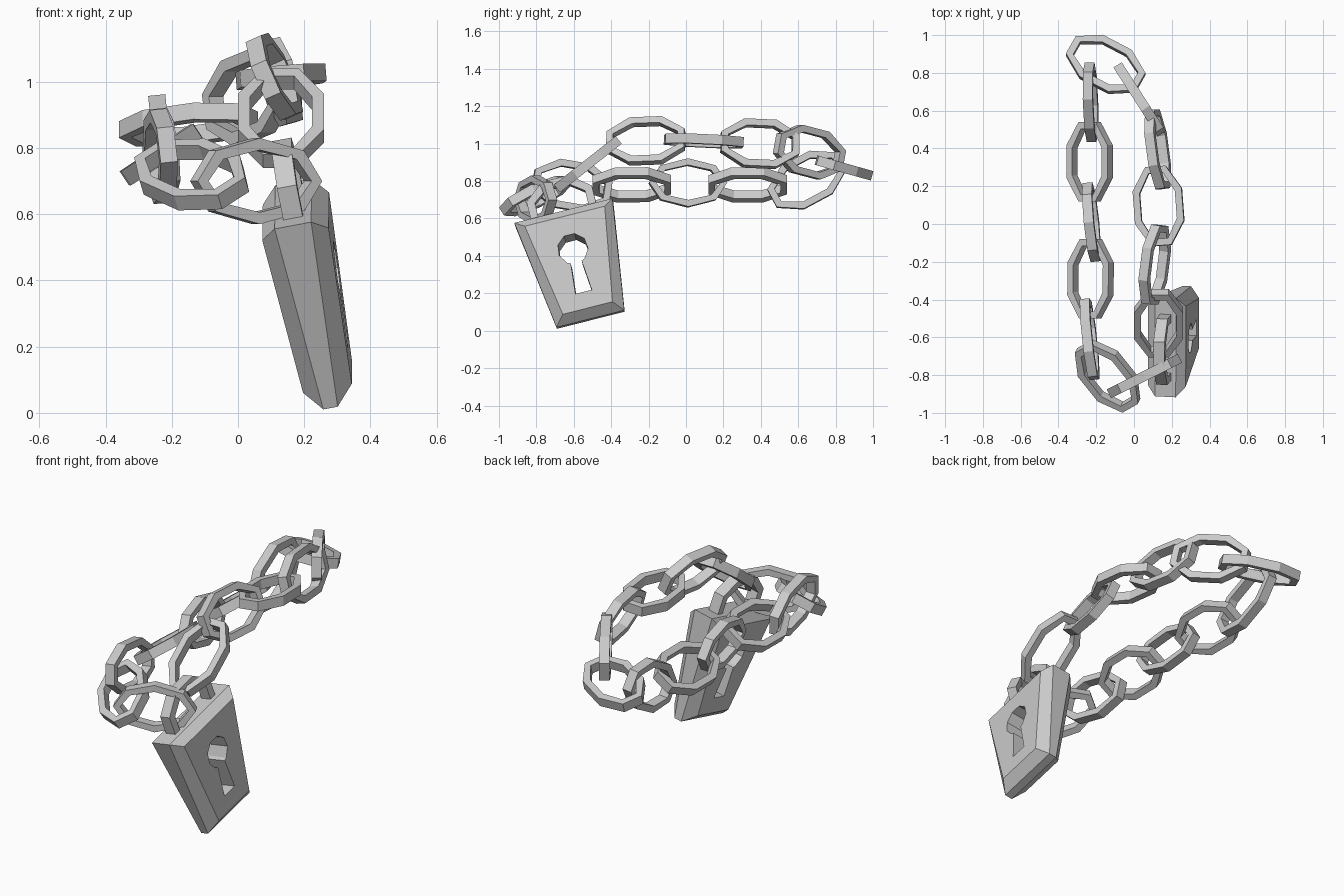
import bpy, bmesh, math
from mathutils import Vector, Matrix

if "Cube" in bpy.data.objects:
    bpy.data.objects.remove(bpy.data.objects["Cube"])


def make_object(name, bm):
    bmesh.ops.recalc_face_normals(bm, faces=bm.faces)
    me = bpy.data.meshes.new(name)
    bm.to_mesh(me)
    bm.free()
    ob = bpy.data.objects.new(name, me)
    bpy.context.collection.objects.link(ob)
    return ob


def link(name, centre, axis, normal, a=0.21, b=0.13, flat=True, wall=0.036, height=0.052):
    """Eight-sided oval ring with a rectangular section."""
    n = Vector(normal).normalized()
    x = Vector(axis)
    x = (x - n * x.dot(n)).normalized()
    y = n.cross(x)
    c = Vector(centre)
    phase = math.pi / 8 if flat else 0
    grow = 1 / math.cos(math.pi / 8) if flat else 1
    bm = bmesh.new()
    rings = []
    for i in range(8):
        t = phase + i * math.pi / 4
        ring = []
        for inset, h in ((0, -1), (0, 1), (wall, 1), (wall, -1)):
            p = c + x * ((a - inset) * grow * math.cos(t)) \
                + y * ((b - inset) * grow * math.sin(t)) + n * (h * height / 2)
            ring.append(bm.verts.new(p))
        rings.append(ring)
    for i in range(8):
        r, s = rings[i], rings[(i + 1) % 8]
        for k in range(4):
            m = (k + 1) % 4
            bm.faces.new((r[k], r[m], s[m], s[k]))
    return make_object(name, bm)


# Chain links: centre, long axis, plane normal, flat or pointed ends
chain = [
    ((-0.15, 0.845, 0.87), (0.88, -0.47, 0.1), (0, 0.28, 1), True),
    ((-0.23, 0.645, 0.805), (0, 0.37, 0.2), (1, 0, 0.1), True),
    ((-0.235, 0.33, 0.78), (0, 1, 0), (-0.55, 0, 0.83), True),
    ((-0.225, 0.01, 0.79), (-0.04, 0.4, 0), (1, 0.1, 0.12), False),
    ((-0.23, -0.29, 0.78), (0, 1, 0.02), (-0.55, 0, 0.83), True),
    ((-0.235, -0.61, 0.775), (-0.05, 0.41, -0.07), (1, 0.12, 0.1), True),
    ((-0.14, -0.805, 0.72), (0.6, -0.75, -0.27), (-0.3, -0.6, 1), True),
    ((0.055, -0.805, 0.70), (0.4, 0.2, 0), (-0.2, 0.4, 0), False),
    ((0.13, -0.525, 0.89), (0, 0.33, 0.26), (0, -0.26, 0.33), True),
    ((0.11, -0.215, 1.015), (0.06, 0.4, 0.02), (0.9, -0.13, 0.4), True),
    ((0.13, 0.095, 1.015), (-0.03, 0.4, -0.02), (-0.08, 0.04, 1), True),
    ((0.125, 0.395, 1.0), (-0.06, 0.4, -0.02), (0.9, 0.13, 0.25), True),
    ((0.03, 0.66, 0.955), (-0.22, 0.34, -0.09), (0.84, 0.54, 0), True),
]
for i, (c, ax, n, flat) in enumerate(chain):
    link(f"chain_link_{i + 1}", c, ax, n, flat=flat)

# Padlock frame: t across thickness, w across width, u upwards
base = Vector((0.28, -0.51, 0.06))
u = Vector((-0.115, -0.145, 0.58)).normalized()
w = Vector((0, 0.965, 0.26))
w = (w - u * w.dot(u)).normalized()
t = w.cross(u)
H = 0.60
frame = Matrix((t, w, u)).transposed().to_4x4()
frame.translation = base

# Padlock body: tapered block with chamfered faces
bm = bmesh.new()
layers = []
for side, full in ((-1, True), (-1, False), (1, False), (1, True)):
    ins = 0.05 if full else 0
    tb, tt = (0.075, 0.102) if full else (0.022, 0.056)
    layers.append([bm.verts.new(frame @ Vector(p)) for p in (
        (side * tb, -0.187 + ins, ins), (side * tb, 0.187 - ins, ins),
        (side * tt, 0.27 - ins, H - ins * 0.8), (side * tt, -0.27 + ins, H - ins * 0.8))])
for p, q in zip(layers, layers[1:]):
    for k in range(4):
        m = (k + 1) % 4
        bm.faces.new((p[k], p[m], q[m], q[k]))
bm.faces.new(layers[0])
bm.faces.new(layers[-1])
body = make_object("padlock_body", bm)

# Keyhole cutter: round top with a flaring slot
pts = [(-0.045, 0.14), (0.045, 0.14), (0.03, 0.305)]
for i in range(8):
    ang = math.radians(-55 + i * 290 / 7)
    pts.append((0.082 * math.cos(ang), 0.38 + 0.082 * math.sin(ang)))
pts.append((-0.03, 0.305))
bm = bmesh.new()
lo = [bm.verts.new(frame @ Vector((-0.3, *p))) for p in pts]
hi = [bm.verts.new(frame @ Vector((0.3, *p))) for p in pts]
bm.faces.new(lo)
bm.faces.new(hi)
for k in range(len(pts)):
    m = (k + 1) % len(pts)
    bm.faces.new((lo[k], lo[m], hi[m], hi[k]))
cutter = make_object("keyhole_cutter", bm)
cutter.hide_render = True
cutter.hide_viewport = True
cut = body.modifiers.new("keyhole", 'BOOLEAN')
cut.operation = 'DIFFERENCE'
cut.solver = 'EXACT'
cut.object = cutter

# Shackle: ring sunk into the top of the body
link("shackle", frame @ Vector((0, 0, H + 0.04)), w, t, a=0.18, b=0.145, wall=0.042, height=0.06)
